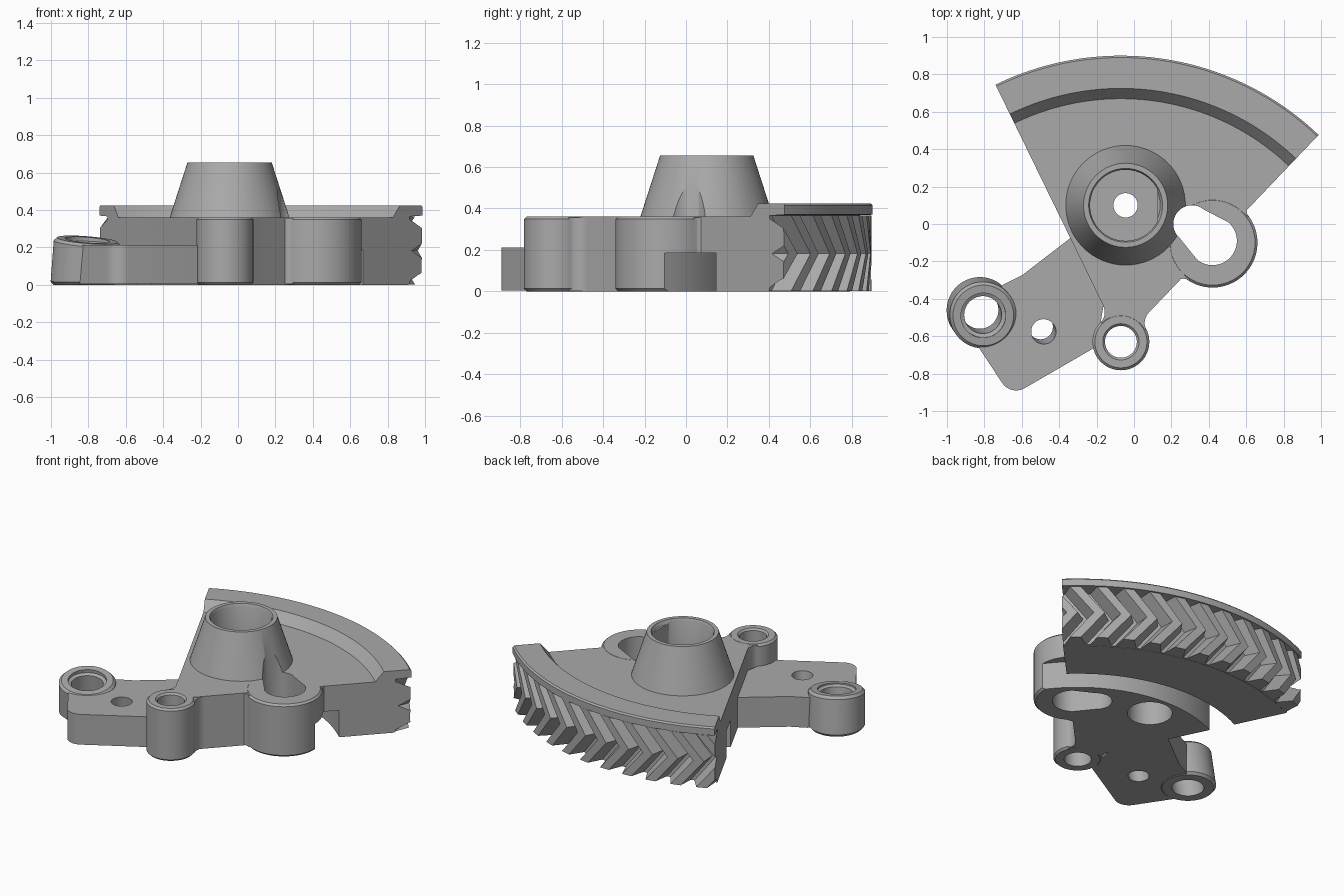
import bpy, bmesh
from math import sin, cos, radians, pi, sqrt

if "Cube" in bpy.data.objects:
    bpy.data.objects.remove(bpy.data.objects["Cube"])

grey = bpy.data.materials.new("plain_grey")
grey.use_nodes = True
grey.diffuse_color = (0.4, 0.4, 0.4, 1)
grey.node_tree.nodes["Principled BSDF"].inputs["Base Color"].default_value = grey.diffuse_color

PIVOT = (-0.07, -0.63)
HUB = (-0.045, 0.10)
LOBE = (0.42, -0.10)
A0, A1 = radians(46.3), radians(116)
TEETH = 11
PITCH = (A1 - A0) / TEETH


def at(c, r, a):
    return (c[0] + r * cos(a), c[1] + r * sin(a))


def arc(c, r, a, b, n=24):
    return [at(c, r, a + (b - a) * i / n) for i in range(n + 1)]


def loft(name, rings):
    """Closed solid through rings of equal point count."""
    bm = bmesh.new()
    loops = [[bm.verts.new(p) for p in ring] for ring in rings]
    n = len(loops[0])
    for lo, hi in zip(loops, loops[1:]):
        for i in range(n):
            j = (i + 1) % n
            bm.faces.new((lo[i], lo[j], hi[j], hi[i]))
    bm.faces.new(loops[0])
    bm.faces.new(loops[-1])
    bmesh.ops.recalc_face_normals(bm, faces=bm.faces)
    me = bpy.data.meshes.new(name)
    bm.to_mesh(me)
    bm.free()
    ob = bpy.data.objects.new(name, me)
    bpy.context.collection.objects.link(ob)
    me.materials.append(grey)
    return ob


def prism(name, outline, z0, z1):
    return loft(name, [[(x, y, z) for x, y in outline] for z in (z0, z1)])


def lathe(name, c, profile, n=64):
    """Round solid from (radius, height) pairs, bottom to top."""
    return loft(name, [[(*at(c, r, 2 * pi * i / n), z) for i in range(n)] for r, z in profile])


def sweep(name, profile, a, b, n=48):
    """Closed (radius, height) section swept about the pivot."""
    return loft(name, [[(*at(PIVOT, r, a + (b - a) * i / n), z) for r, z in profile]
                       for i in range(n + 1)])


def combine(target, parts, operation):
    bpy.context.view_layer.objects.active = target
    for part in parts:
        mod = target.modifiers.new("combine", "BOOLEAN")
        mod.operation, mod.solver, mod.object = operation, "EXACT", part
        bpy.ops.object.modifier_apply(modifier=mod.name)
        bpy.data.objects.remove(part)


def box_section(r0, r1, z0, z1):
    return [(r0, z0), (r1, z0), (r1, z1), (r0, z1)]


def fillet(c, r, f, a, side):
    """Web rounding the corner between a boss and an edge leaving it at angle a."""
    d = sqrt((r + f) ** 2 - f ** 2)
    foot = at(c, d, a)
    centre = at(foot, f, a + side * pi / 2)
    inner = at(c, r * 0.7, a - side * 0.3)
    start = a - side * pi / 2
    # the curve runs from the edge back to the boss
    turn = -side * (pi / 2 - math_angle(f, d))
    outline = [inner, at(foot, 0.02, a - side * pi / 2)] + arc(centre, f, start, start + turn, 10)
    outline.append(at(c, r * 0.8, a + side * math_angle(f, d)))
    return prism("fillet", outline, 0.003, 0.357)


def math_angle(f, d):
    from math import atan2
    return atan2(f, d)


def lean(ob, c, top):
    """Lean an upright part and tip its top face, keeping its base flat."""
    for v in ob.data.vertices:
        x, y, z = v.co
        v.co = (x + 0.08 * z, y - 0.12 * z, z + z / top * (0.12 * (y - c[1]) - 0.08 * (x - c[0])))
    return ob


def boss_profile(r, z, chamfer=0.013):
    return [(r - chamfer, 0), (r, chamfer), (r, z - chamfer), (r - chamfer, z)]


def hole_profile(r, z, lip):
    return [(r, -0.05), (r, z - lip), (r + lip * 2, z + lip)]


# Sector plate with its raised, overhanging rim
plate = sweep("sector_plate", [
    (0.02, 0), (1.42, 0), (1.42, 0.365), (1.53, 0.37), (1.53, 0.415), (1.52, 0.425),
    (1.355, 0.425), (1.30, 0.36), (0.02, 0.36)], A0, A1)

# Bosses, hub cone and rounded webs
combine(plate, [
    lathe("pivot_boss", PIVOT, boss_profile(0.152, 0.361)),
    lathe("slot_lobe", LOBE, boss_profile(0.24, 0.361)),
    lathe("hub_cone", HUB, [(0.3, 0.3), (0.32, 0.36), (0.225, 0.655)]),
    fillet(PIVOT, 0.15, 0.08, A0, -1),
    fillet(PIVOT, 0.15, 0.08, A1, 1),
    fillet(LOBE, 0.238, 0.05, A0, -1),
    fillet(LOBE, 0.238, 0.06, A0 + pi, 1),
], "UNION")

# Slot, pivot bore, underside channel, keyed hub socket, hub bore and lower pocket
slot_a, slot_b = (0.31, 0.0), (0.42, -0.09)
tangent = radians(50)
slot = arc(slot_a, 0.10, tangent, tangent + pi) + arc(slot_b, 0.13, tangent + pi, tangent + 2 * pi)
socket = [(min(x, HUB[0] + 0.17), y) for x, y in arc(HUB, 0.19, 0.01, 2 * pi - 0.01, 64)]
combine(plate, [
    prism("slot_cut", slot, -0.1, 0.8),
    lathe("pivot_cut", PIVOT, hole_profile(0.085, 0.361, 0.012)),
    sweep("channel_cut", box_section(0.90, 1.07, -0.1, 0.185), A0 - 0.45, A1 + 0.1),
    prism("socket_cut", socket, 0.3, 0.8),
    lathe("socket_lip_cut", HUB, [(0.185, 0.63), (0.205, 0.67)]),
    lathe("hub_bore_cut", HUB, [(0.065, -0.1), (0.065, 0.5)]),
    lathe("pocket_cut", HUB, [(0.14, -0.1), (0.14, 0.18)]),
], "DIFFERENCE")

# Herringbone teeth, trimmed to the ends of the sector
rings = []
for z, shift in ((0.002, 0), (0.182, radians(5.6)), (0.366, 0)):
    outer, inner = [], []
    for k in range(-3, TEETH + 3):
        mid = A0 + (k + 0.5) * PITCH + shift
        for r, off in ((1.43, -0.42), (1.525, -0.2), (1.525, 0.2), (1.43, 0.42)):
            outer.append((*at(PIVOT, r, mid + off * PITCH), z))
            inner.append((*at(PIVOT, 1.39, mid + off * PITCH), z))
    rings.append(outer + inner[::-1])
teeth = loft("herringbone_teeth", rings)
combine(teeth, [sweep("trim", box_section(1.2, 1.7, -0.2, 0.6), A0, A1)], "INTERSECT")

# Side arm with a leaning end boss
BOSS, SMALL = (-0.825, -0.46), (-0.50, -0.55)
arm = prism("side_arm", arc((-0.63, -0.80), 0.09, radians(213), radians(300), 10) + [
    (-0.2, -0.655), (-0.14, -0.3), (-0.2, -0.1), (-0.34, -0.075), (-0.6, -0.275),
    (-0.7, -0.325), (-0.82, -0.46), (-0.85, -0.63)], 0.004, 0.212)
combine(arm, [lean(lathe("arm_boss", BOSS, boss_profile(0.178, 0.24, 0.016)), BOSS, 0.24)], "UNION")
combine(arm, [
    lean(lathe("boss_cut", BOSS, [(0.1, -0.1), (0.1, 0.215), (0.12, 0.225), (0.12, 0.4)]), BOSS, 0.4),
    lean(lathe("small_cut", SMALL, [(0.066, -0.1), (0.066, 0.4)]), SMALL, 0.4),
], "DIFFERENCE")

# Smooth the round surfaces, keep the edges crisp
bpy.ops.object.select_all(action="DESELECT")
for ob in (plate, teeth, arm):
    ob.select_set(True)
    bpy.context.view_layer.objects.active = ob
bpy.ops.object.shade_smooth_by_angle(angle=radians(28))
